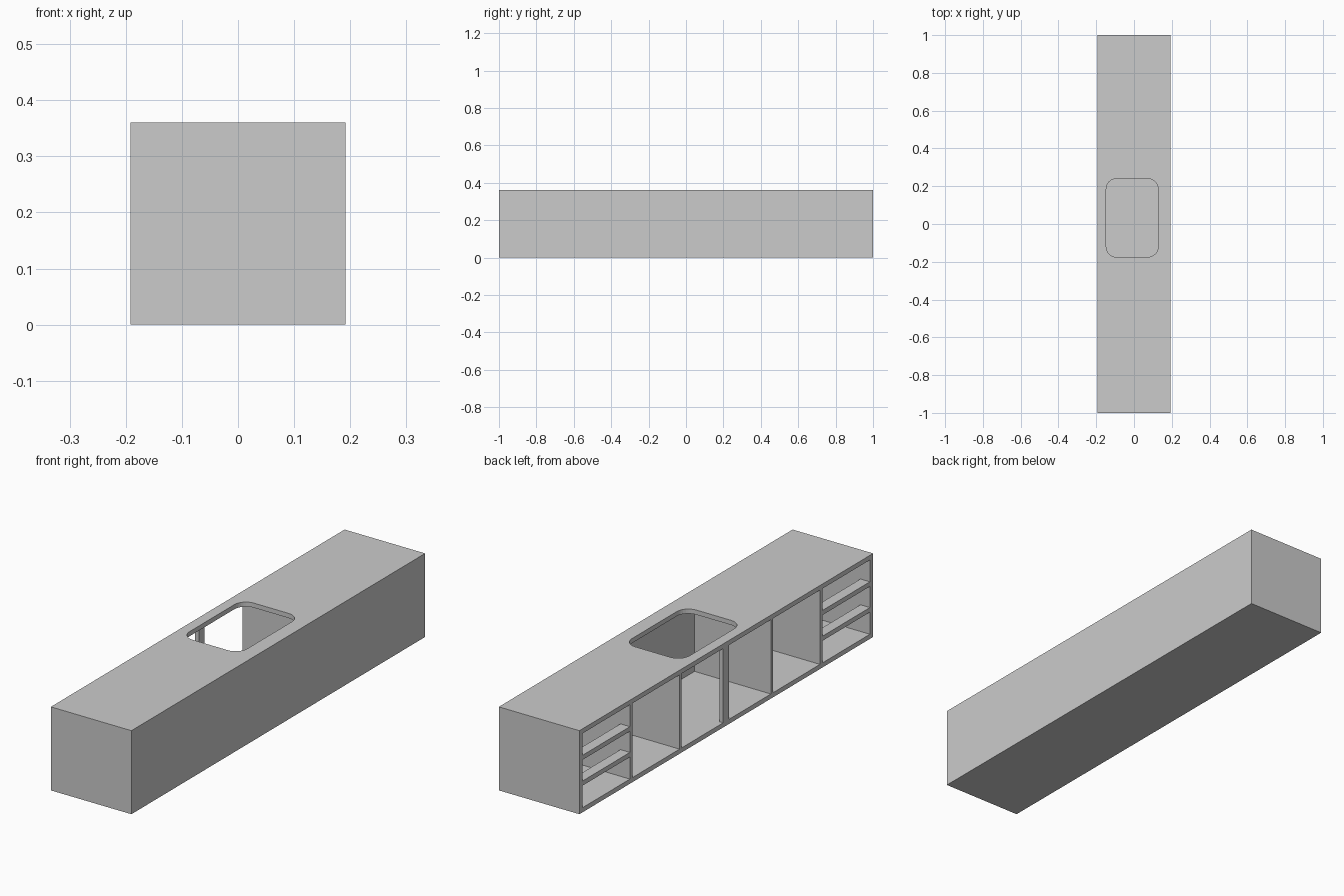
import bpy, bmesh, math
from mathutils import Matrix, Vector

if "Cube" in bpy.data.objects:
    bpy.data.objects.remove(bpy.data.objects["Cube"])

W, L, H, T = 0.384, 2.0, 0.36, 0.02   # depth, length, height, board
FRONT = -W / 2                        # open side faces -x


def make(name, bm):
    bmesh.ops.recalc_face_normals(bm, faces=bm.faces)
    mesh = bpy.data.meshes.new(name)
    bm.to_mesh(mesh)
    bm.free()
    ob = bpy.data.objects.new(name, mesh)
    bpy.context.collection.objects.link(ob)
    return ob


def add_box(bm, lo, hi):
    lo, hi = Vector(lo), Vector(hi)
    m = Matrix.Translation((lo + hi) / 2) @ Matrix.Diagonal((*(hi - lo), 1))
    bmesh.ops.create_cube(bm, size=1, matrix=m)


def box(name, lo, hi):
    bm = bmesh.new()
    add_box(bm, lo, hi)
    return make(name, bm)


def carve(target, cutter):
    cutter.hide_render = True
    mod = target.modifiers.new("carve", 'BOOLEAN')
    mod.operation, mod.solver, mod.object = 'DIFFERENCE', 'EXACT', cutter
    bpy.context.view_layer.objects.active = target
    bpy.ops.object.modifier_apply(modifier=mod.name)
    bpy.data.objects.remove(cutter)


# Carcass with its five compartments
carcass = box("cabinet_carcass", (FRONT, -L / 2, 0), (W / 2, L / 2, H))
bays = [(-0.304, 0.304)]
for a, b in [(0.318, 0.638), (0.656, 0.978)]:
    bays += [(a, b), (-b, -a)]
bm = bmesh.new()
for a, b in bays:
    add_box(bm, (FRONT - 0.05, a, T), (W / 2 - T, b, H - T))
carve(carcass, make("bay_cutter", bm))

# Rounded sink opening through the worktop
x0, x1, y0, y1, r = -0.147, 0.128, -0.175, 0.24, 0.055
corners = [(x1 - r, y1 - r), (x0 + r, y1 - r), (x0 + r, y0 + r), (x1 - r, y0 + r)]
bm = bmesh.new()
ring = []
for q, (cx, cy) in enumerate(corners):
    for i in range(9):
        t = math.pi / 2 * (q + i / 8)
        ring.append(bm.verts.new((cx + r * math.cos(t), cy + r * math.sin(t), H - 0.05)))
face = bm.faces.new(ring)
top = bmesh.ops.extrude_face_region(bm, geom=[face])["geom"]
bmesh.ops.translate(bm, vec=(0, 0, 0.1), verts=[v for v in top if isinstance(v, bmesh.types.BMVert)])
carve(carcass, make("sink_cutter", bm))

# Drawer rails in both end bays
for side, (a, b) in {"back": (0.656, 0.978), "front": (-0.978, -0.656)}.items():
    for n, z in enumerate((0.115, 0.226)):
        box(f"drawer_rail_{side}_{n + 1}", (FRONT, a, z), (FRONT + 0.045, b, z + T))

# Centre post between the sink doors
box("centre_post", (FRONT, -0.017, T), (FRONT + 0.018, 0.021, H - T))
